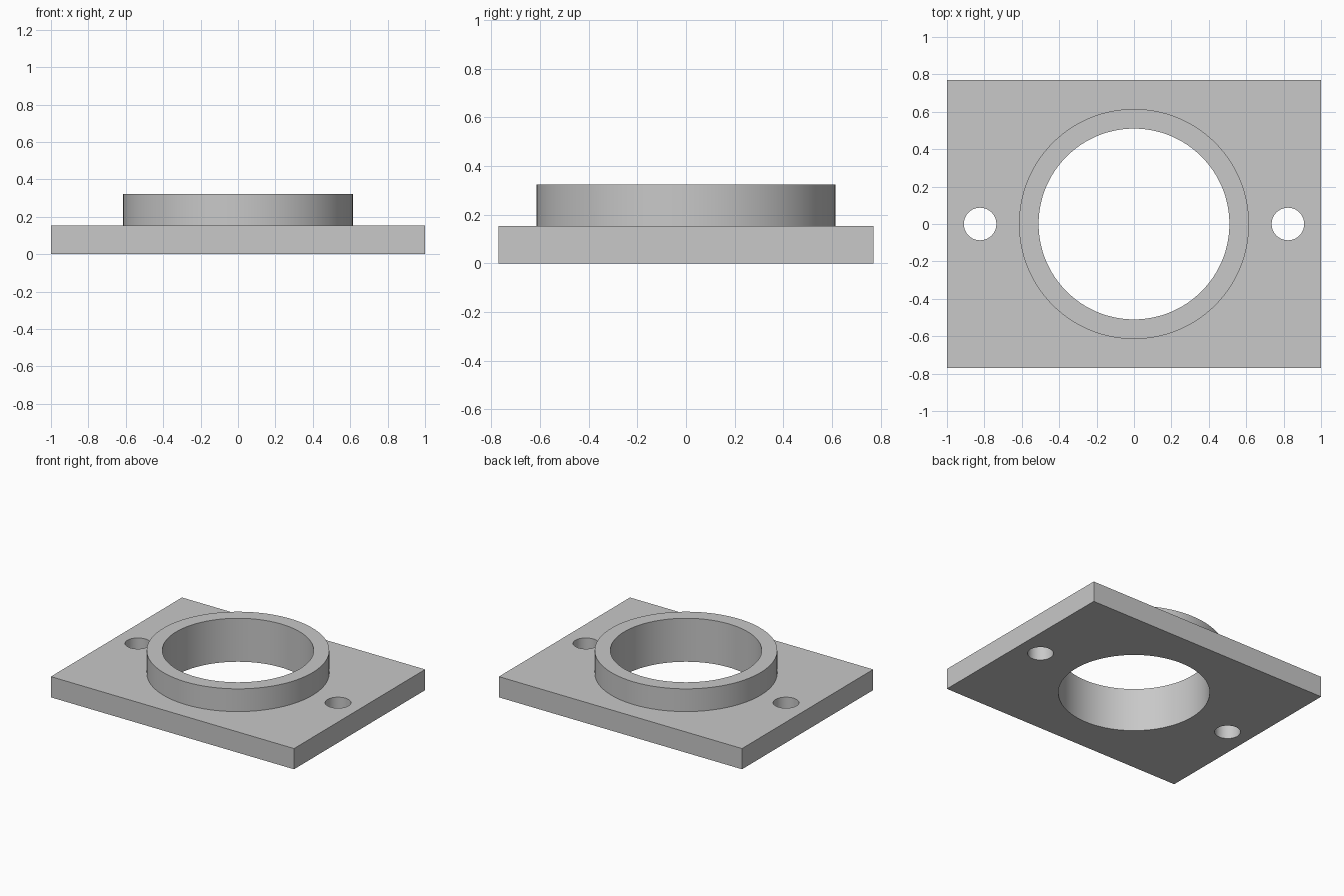
import bpy

cube = bpy.data.objects.get("Cube")
if cube:
    bpy.data.objects.remove(cube, do_unlink=True)

LENGTH, WIDTH, PLATE_H = 2.0, 1.54, 0.154
COLLAR_R, BORE_R, TOTAL_H = 0.615, 0.51, 0.323
BOLT_X, BOLT_R = 0.823, 0.087

# Single grey metal
grey = bpy.data.materials.new("grey_metal")
grey.use_nodes = True
colour = (0.58, 0.58, 0.58, 1)
grey.diffuse_color = colour
grey.node_tree.nodes["Principled BSDF"].inputs["Base Color"].default_value = colour


def cylinder(name, radius, bottom, top, x=0, sides=128):
    bpy.ops.mesh.primitive_cylinder_add(
        vertices=sides, radius=radius, depth=top - bottom,
        location=(x, 0, (bottom + top) / 2))
    obj = bpy.context.object
    obj.name = name
    obj.data.materials.append(grey)
    return obj


def combine(target, tool, operation):
    mod = target.modifiers.new(tool.name, "BOOLEAN")
    mod.operation = operation
    mod.solver = "EXACT"
    mod.object = tool
    bpy.context.view_layer.objects.active = target
    bpy.ops.object.modifier_apply(modifier=mod.name)
    bpy.data.objects.remove(tool, do_unlink=True)


# Rectangular base plate
bpy.ops.mesh.primitive_cube_add(size=1, location=(0, 0, PLATE_H / 2))
flange = bpy.context.object
flange.name = "flange_plate"
flange.scale = (LENGTH, WIDTH, PLATE_H)
bpy.ops.object.transform_apply(location=True, rotation=False, scale=True)
flange.data.materials.append(grey)

# Raised round collar
combine(flange, cylinder("collar", COLLAR_R, PLATE_H / 2, TOTAL_H), "UNION")

# Central bore and the two bolt holes
combine(flange, cylinder("bore", BORE_R, -0.1, TOTAL_H + 0.1), "DIFFERENCE")
for side in (-1, 1):
    combine(flange, cylinder("bolt_hole", BOLT_R, -0.1, TOTAL_H, side * BOLT_X, 64),
            "DIFFERENCE")

# Smooth round walls with crisp rims
bpy.ops.object.select_all(action="DESELECT")
flange.select_set(True)
bpy.context.view_layer.objects.active = flange
bpy.ops.object.shade_smooth_by_angle()
